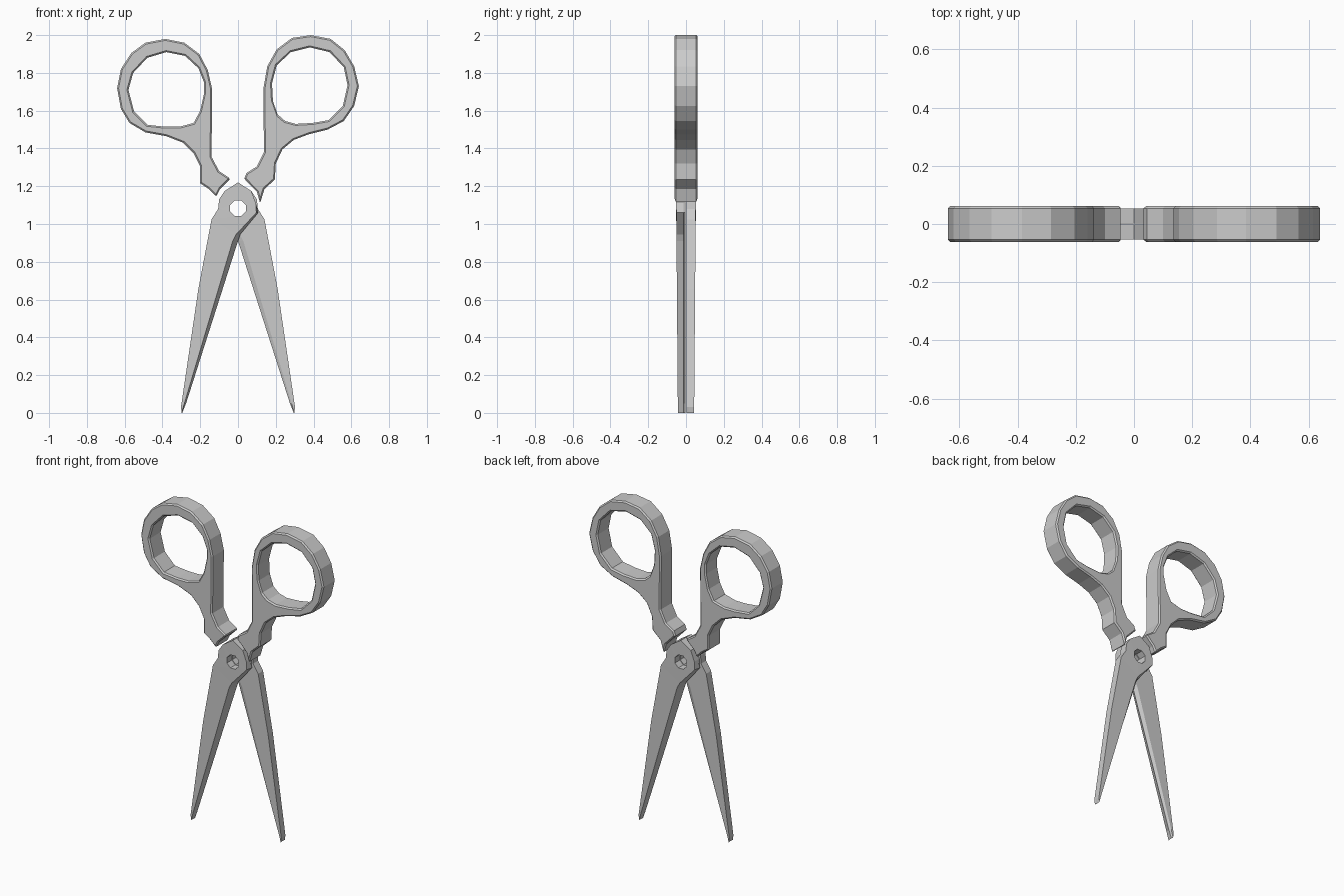
import bpy, bmesh
from math import sin, cos, pi, radians


def loft(name, outline_rings, hole_rings):
    """Skin matching rings from front to back, then cap both ends around the hole."""
    bm = bmesh.new()
    caps = [[], []]
    for rings in (outline_rings, hole_rings):
        vs = [[bm.verts.new(p) for p in ring] for ring in rings]
        n = len(vs[0])
        for a, b in zip(vs, vs[1:]):
            for i in range(n):
                j = (i + 1) % n
                bm.faces.new((a[i], a[j], b[j], b[i]))
        for cap, ring in zip(caps, (vs[0], vs[-1])):
            cap += [bm.edges.get((ring[i], ring[(i + 1) % n])) for i in range(n)]
    for cap, ny in zip(caps, (-1, 1)):
        bmesh.ops.triangle_fill(bm, use_beauty=True, edges=cap, normal=(0, ny, 0))
    bmesh.ops.recalc_face_normals(bm, faces=bm.faces[:])
    me = bpy.data.meshes.new(name)
    bm.to_mesh(me)
    bm.free()
    ob = bpy.data.objects.new(name, me)
    bpy.context.collection.objects.link(ob)
    return ob


def at_y(pts, y):
    return [(x, y, z) for x, z in pts]


def handle(name, outline, hole):
    ys = (-0.062, 0.062)
    ob = loft(name, [at_y(outline, y) for y in ys], [at_y(hole, y) for y in ys])
    bev = ob.modifiers.new("rim_bevel", 'BEVEL')
    bev.width = 0.008
    bev.segments = 1
    bev.limit_method = 'ANGLE'
    bev.angle_limit = radians(80)


# Finger handles (x, z outlines; the two differ slightly)
handle("left_handle",
       [(-.04, 1.24), (-.095, 1.185), (-.115, 1.145), (-.155, 1.185), (-.20, 1.215),
        (-.20, 1.305), (-.235, 1.375), (-.29, 1.43), (-.38, 1.465), (-.49, 1.485),
        (-.575, 1.535), (-.62, 1.61), (-.64, 1.72), (-.62, 1.82), (-.565, 1.905),
        (-.49, 1.96), (-.385, 1.98), (-.285, 1.96), (-.205, 1.90), (-.16, 1.815),
        (-.137, 1.715), (-.14, 1.355), (-.10, 1.28)],
       [(-.38, 1.91), (-.28, 1.89), (-.21, 1.825), (-.18, 1.75), (-.18, 1.69),
        (-.20, 1.60), (-.235, 1.535), (-.31, 1.515), (-.385, 1.515), (-.48, 1.525),
        (-.55, 1.595), (-.58, 1.71), (-.555, 1.80), (-.48, 1.88)])
handle("right_handle",
       [(.033, 1.24), (.10, 1.17), (.117, 1.11), (.14, 1.185), (.195, 1.235),
        (.20, 1.32), (.235, 1.395), (.295, 1.445), (.375, 1.475), (.475, 1.50),
        (.56, 1.545), (.615, 1.625), (.64, 1.73), (.615, 1.835), (.565, 1.92),
        (.49, 1.98), (.385, 2.0), (.285, 1.985), (.205, 1.925), (.155, 1.835),
        (.135, 1.72), (.137, 1.38), (.10, 1.305), (.045, 1.27)],
       [(.38, 1.935), (.28, 1.91), (.205, 1.84), (.18, 1.745), (.185, 1.65),
        (.21, 1.58), (.25, 1.545), (.305, 1.53), (.395, 1.535), (.48, 1.55),
        (.555, 1.625), (.58, 1.735), (.56, 1.83), (.485, 1.91)])

# Blade outline: x, z and how far the ground cutting edge is set back
BLADE = [(0, 1.22, 0), (.07, 1.175, 0), (.095, 1.11, 0), (.107, 1.06, .01),
         (.012, .945, .022), (0, .91, .028), (-.275, .05, .009), (-.295, 0, .003),
         (-.302, .03, 0), (-.21, .655, 0), (-.14, 1.025, 0), (-.105, 1.08, 0),
         (-.10, 1.13, 0), (-.07, 1.175, 0)]
PIVOT = [(.045 * cos(pi * k / 4 + pi / 8), 1.083 + .045 * sin(pi * k / 4 + pi / 8))
         for k in range(8)]

# Two identical blades, turned half a turn about the vertical axis
for name, s in (("front_blade", 1), ("back_blade", -1)):
    outer = [(s * (x - d), -s * (.043 + .008 * z), z) for x, z, d in BLADE]
    edge = [(s * x, -s * .013, z) for x, z, d in BLADE]
    inner = [(s * (x - d), -s * .002, z) for x, z, d in BLADE]
    holes = [at_y([(s * x, z) for x, z in PIVOT], -s * y) for y in (.052, .002)]
    rings = [outer, edge, inner]
    loft(name, rings, holes)
